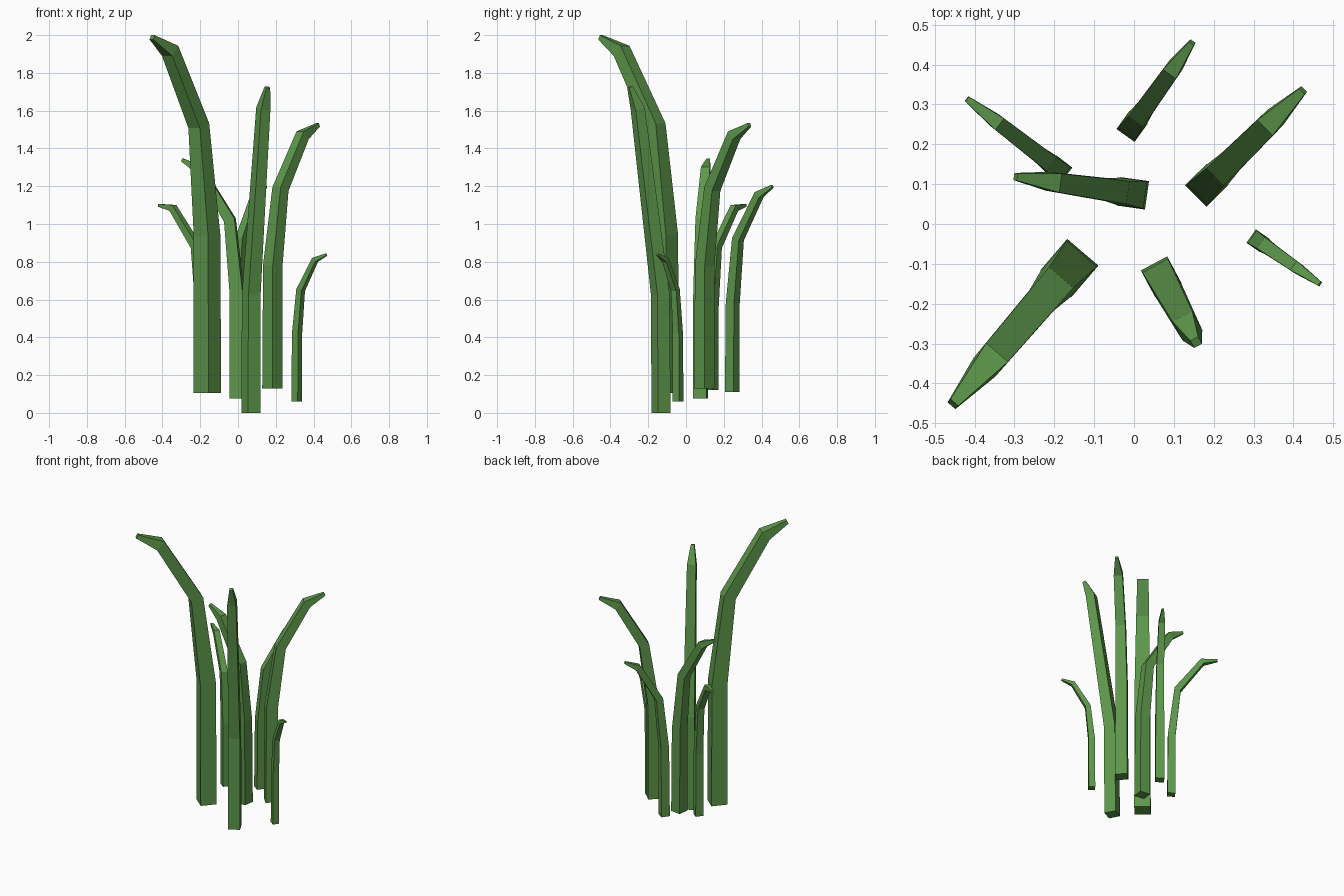
import bpy, bmesh, math
from mathutils import Vector

green = bpy.data.materials.new("grass_green")
green.diffuse_color = (0.11, 0.31, 0.07, 1)


def blade(name, base, lean, profile):
    """Square-section blade. profile rows: (reach along lean, height, width)."""
    out = Vector((lean[0], lean[1], 0)).normalized()
    up = Vector((0, 0, 1))
    side = up.cross(out)
    origin = Vector((base[0], base[1], 0))
    last = len(profile) - 1

    # tilt of each segment away from vertical
    tilts = [math.atan2(b[0] - a[0], b[1] - a[1]) for a, b in zip(profile, profile[1:])]
    bm = bmesh.new()
    rings = []
    for i, (d, z, w) in enumerate(profile):
        # flat foot, mitred bends, square-cut tip
        t = 0 if i == 0 else tilts[-1] if i == last else (tilts[i - 1] + tilts[i]) / 2
        across = out * math.cos(t) - up * math.sin(t)
        c = origin + out * d + up * z
        rings.append([bm.verts.new(c + (across * a + side * s) * w / 2)
                      for a, s in ((-1, -1), (1, -1), (1, 1), (-1, 1))])
    for lo, hi in zip(rings, rings[1:]):
        for k in range(4):
            n = (k + 1) % 4
            bm.faces.new((lo[k], lo[n], hi[n], hi[k]))
    bm.faces.new(rings[0][::-1])
    bm.faces.new(rings[-1])
    bmesh.ops.recalc_face_normals(bm, faces=bm.faces)
    me = bpy.data.meshes.new(name)
    bm.to_mesh(me)
    bm.free()
    me.materials.append(green)
    ob = bpy.data.objects.new(name, me)
    bpy.context.collection.objects.link(ob)


# tall blades at the front
blade("tall_blade_front_left", (-0.162, -0.11), (-0.65, -0.76),
      [(0, 0.105, 0.103), (0.003, 0.94, 0.1), (0.07, 1.52, 0.08), (0.304, 1.917, 0.072), (0.45, 1.988, 0.026)])
blade("straight_blade_front", (0.068, -0.132), (0.47, -0.88),
      [(0, 0, 0.075), (0.005, 0.63, 0.073), (0.14, 1.61, 0.056), (0.187, 1.725, 0.022)])

# medium blades
blade("blade_right", (0.182, 0.097), (0.71, 0.70),
      [(0, 0.13, 0.076), (0.003, 0.78, 0.073), (0.06, 1.185, 0.062), (0.225, 1.47, 0.055), (0.34, 1.525, 0.02)])
blade("blade_centre", (-0.003, 0.077), (-0.99, 0.14),
      [(0, 0.075, 0.072), (0.003, 0.64, 0.069), (0.04, 1.02, 0.058), (0.2, 1.285, 0.048), (0.297, 1.34, 0.018)])
blade("blade_back", (-0.005, 0.245), (0.58, 0.81),
      [(0, 0.11, 0.056), (0.003, 0.58, 0.053), (0.037, 0.92, 0.046), (0.175, 1.155, 0.04), (0.26, 1.2, 0.015)])
blade("blade_back_left", (-0.19, 0.137), (-0.79, 0.61),
      [(0, 0.12, 0.05), (0.003, 0.55, 0.048), (0.04, 0.88, 0.042), (0.195, 1.085, 0.036), (0.29, 1.099, 0.015)])

# short blade
blade("short_blade_right", (0.311, -0.042), (0.82, -0.57),
      [(0, 0.06, 0.041), (0.002, 0.42, 0.039), (0.025, 0.65, 0.034), (0.118, 0.81, 0.028), (0.19, 0.838, 0.012)])
